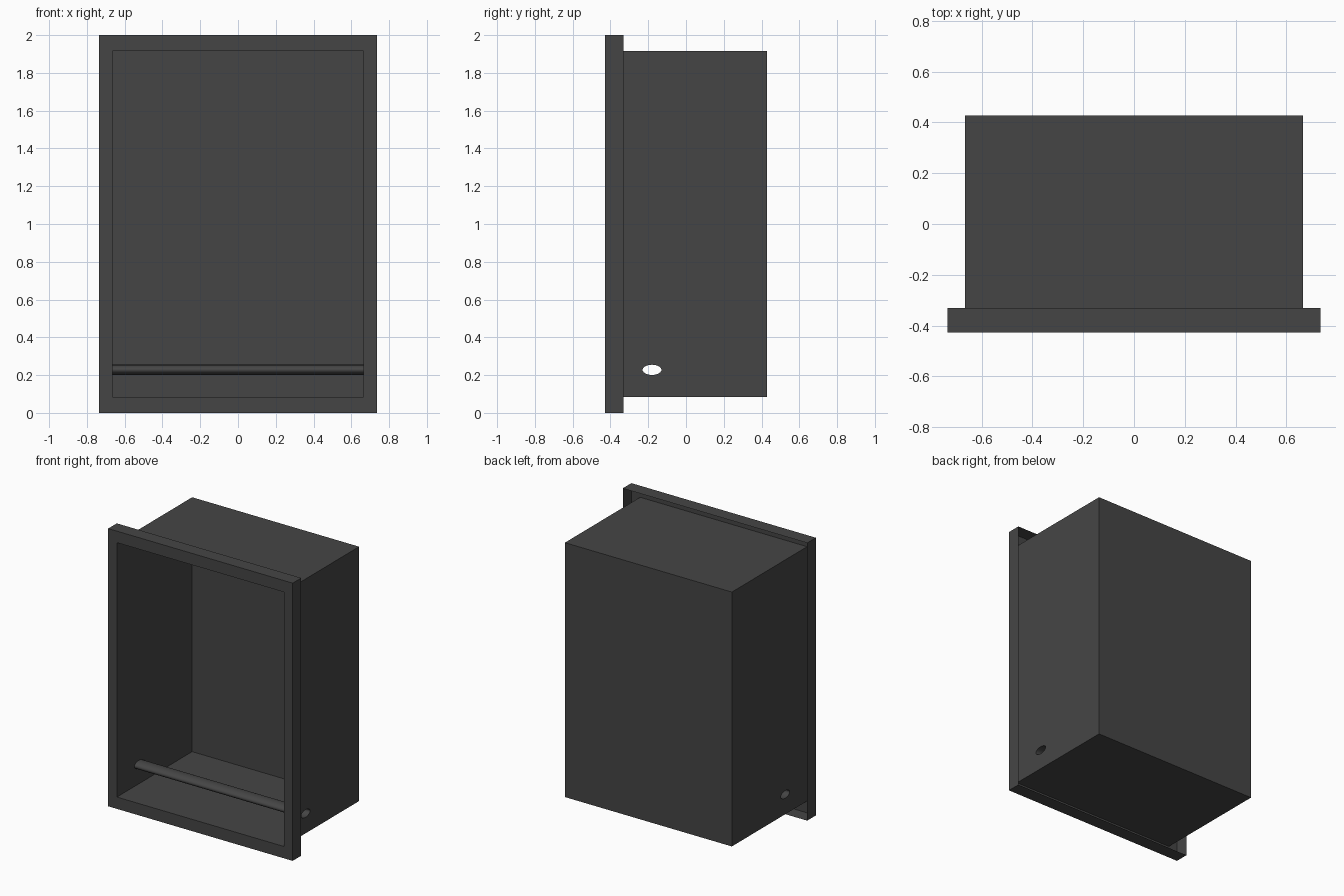
import bpy, bmesh, math

if "Cube" in bpy.data.objects:
    bpy.data.objects.remove(bpy.data.objects["Cube"])

W, H, D = 0.735, 2.0, 0.428            # flange half width, height, half depth
BX, BZ0, BZ1 = 0.665, 0.085, 1.917     # recessed box
LIP = -0.33                            # rear edge of the folded lip
RY, RZ, RA, RB, SEG = -0.18, 0.228, 0.05, 0.027, 32  # oval rail

grey = bpy.data.materials.new("dark_grey")
grey.diffuse_color = (0.06, 0.06, 0.06, 1)
grey.use_nodes = True
grey.node_tree.nodes["Principled BSDF"].inputs["Base Color"].default_value = grey.diffuse_color


def finish(name, bm):
    me = bpy.data.meshes.new(name)
    bm.to_mesh(me)
    bm.free()
    me.materials.append(grey)
    ob = bpy.data.objects.new(name, me)
    bpy.context.collection.objects.link(ob)
    return ob


def loop(bm, pts):
    return [bm.verts.new(p) for p in pts]


def bridge(bm, a, b):
    n = len(a)
    for i in range(n):
        bm.faces.new((a[i], a[(i + 1) % n], b[(i + 1) % n], b[i]))


def rect(x, z0, z1, y):
    return [(-x, y, z0), (x, y, z0), (x, y, z1), (-x, y, z1)]


def oval(x):
    return [(x, RY + RA * math.cos(2 * math.pi * i / SEG),
             RZ + RB * math.sin(2 * math.pi * i / SEG)) for i in range(SEG)]


# Front flange: flat frame with a sheet lip folded backwards
bm = bmesh.new()
inner = loop(bm, rect(BX, BZ0, BZ1, -D))
outer = loop(bm, rect(W, 0, H, -D))
back = loop(bm, rect(W, 0, H, LIP))
bridge(bm, outer, inner)
bridge(bm, back, outer)
finish("front_flange", bm)

# Recessed shell: top, bottom and back sheets
bm = bmesh.new()
f = loop(bm, rect(BX, BZ0, BZ1, -D))
b = loop(bm, rect(BX, BZ0, BZ1, D))
bm.faces.new((b[0], b[1], f[1], f[0]))
bm.faces.new((f[3], f[2], b[2], b[3]))
bm.faces.new((b[1], b[0], b[3], b[2]))
finish("recess_shell", bm)

# Side walls, each pierced by the oval rail opening
for name, s in (("left_wall", -1), ("right_wall", 1)):
    bm = bmesh.new()
    x = s * BX
    border = [(x, -D, BZ0), (x, D, BZ0), (x, D, BZ1), (x, -D, BZ1)]
    edges = []
    for pts in (border, oval(x)):
        v = loop(bm, pts)
        edges += [bm.edges.new((v[i], v[(i + 1) % len(v)])) for i in range(len(v))]
    bmesh.ops.triangle_fill(bm, use_beauty=True, edges=edges, normal=(s, 0, 0))
    bm.normal_update()
    bmesh.ops.reverse_faces(bm, faces=[q for q in bm.faces if q.normal.x * s < 0])
    # join the triangles into flat faces
    bmesh.ops.dissolve_limit(bm, angle_limit=0.01, verts=[], edges=bm.edges[:])
    finish(name, bm)

# Hollow oval rail, open at both ends
bm = bmesh.new()
bridge(bm, loop(bm, oval(-BX)), loop(bm, oval(BX)))
bmesh.ops.reverse_faces(bm, faces=[q for q in bm.faces if q.normal.dot(
    q.calc_center_median() - q.calc_center_median()) < 0])
bmesh.ops.recalc_face_normals(bm, faces=bm.faces[:])
for q in bm.faces:
    q.smooth = True
finish("cross_rail", bm)
